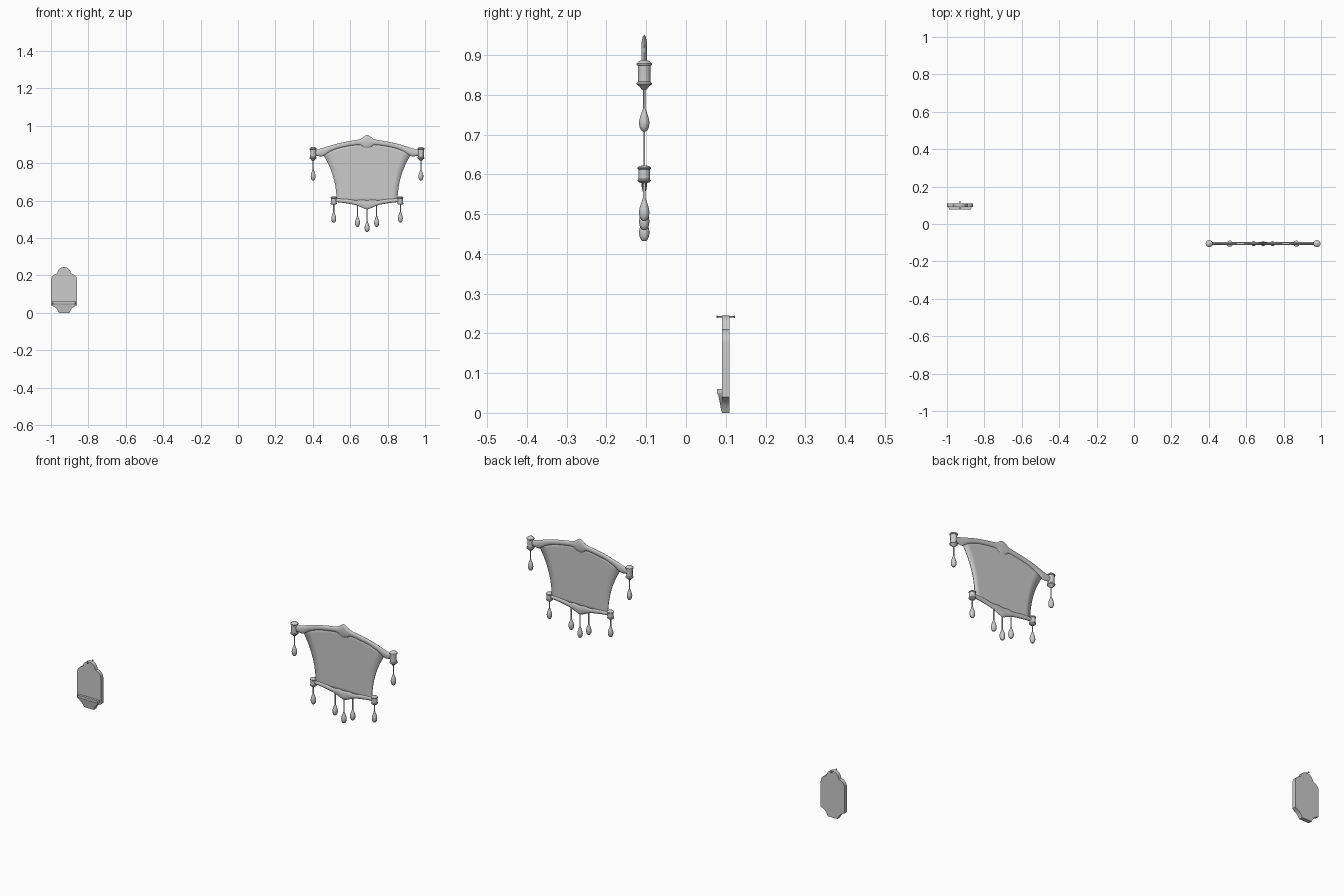
import bpy, bmesh, math
from mathutils import Vector

if "Cube" in bpy.data.objects:
    bpy.data.objects.remove(bpy.data.objects["Cube"])

BX, BY = 0.69, -0.105      # banner centre
PX = -0.93                 # plaque centre


def make(name, verts, faces, smooth=35):
    me = bpy.data.meshes.new(name)
    me.from_pydata(verts, [], faces)
    bm = bmesh.new()
    bm.from_mesh(me)
    bmesh.ops.recalc_face_normals(bm, faces=bm.faces)
    bm.to_mesh(me)
    bm.free()
    ob = bpy.data.objects.new(name, me)
    bpy.context.collection.objects.link(ob)
    if smooth:
        bpy.ops.object.select_all(action='DESELECT')
        bpy.context.view_layer.objects.active = ob
        ob.select_set(True)
        bpy.ops.object.shade_smooth_by_angle(angle=math.radians(smooth))
    return ob


def rings(name, loops, smooth=35):
    """Skin a list of equal closed loops and cap both ends."""
    n = len(loops[0])
    verts = [v for l in loops for v in l]
    faces = [(i * n + j, i * n + (j + 1) % n, (i + 1) * n + (j + 1) % n, (i + 1) * n + j)
             for i in range(len(loops) - 1) for j in range(n)]
    faces += [tuple(range(n)), tuple(range(len(verts) - n, len(verts)))]
    return make(name, verts, faces, smooth)


def lathe(name, prof, x, z, n=16):
    return rings(name, [[(x + r * math.cos(2 * math.pi * k / n), BY + r * math.sin(2 * math.pi * k / n), z + h)
                         for k in range(n)] for r, h in prof])


def bar(name, half, ry, n=12):
    """Mirrored flattened bar from (dx, upper z, lower z) stations."""
    st = [(-d, u, l) for d, u, l in half] + [(d, u, l) for d, u, l in reversed(half) if d > 0]
    loops = []
    for i in range(len(st) - 1):
        p = [Vector(st[max(0, min(len(st) - 1, i + k))]) for k in (-1, 0, 1, 2)]
        for s in range(4):
            t = s / 4
            q = 0.5 * (2 * p[1] + (p[2] - p[0]) * t + (2 * p[0] - 5 * p[1] + 4 * p[2] - p[3]) * t * t
                       + (3 * p[1] - p[0] - 3 * p[2] + p[3]) * t ** 3)
            loops.append(q)
    loops.append(Vector(st[-1]))
    return rings(name, [[(BX + d, BY + ry * math.cos(2 * math.pi * k / n),
                          (u + l) / 2 + (u - l) / 2 * math.sin(2 * math.pi * k / n)) for k in range(n)]
                        for d, u, l in loops], 50)


# Arched top rail with centre boss, and lower rail with pointed drop
bar("top_rail", [(.288, .868, .842), (.262, .874, .838), (.235, .882, .838), (.2, .893, .860),
                 (.15, .907, .880), (.09, .919, .892), (.04, .928, .897), (.02, .940, .885), (0, .951, .878)], .0075)
bar("bottom_rail", [(.178, .609, .591), (.15, .611, .591), (.1, .608, .584), (.06, .602, .576),
                    (.03, .606, .564), (0, .603, .553)], .007)

# Cloth panel with inward-curving sides
rows, cols, cv = 14, 12, []
for i in range(rows + 1):
    t = i / rows
    w = .163 + .078 * (1 - t) ** 2.2
    for j in range(cols + 1):
        u = 2 * j / cols - 1
        top, bot = .912 - .056 * u * u, .592
        cv.append((BX + w * u, BY, top + (bot - top) * t))
cf = [(i * (cols + 1) + j, i * (cols + 1) + j + 1, (i + 1) * (cols + 1) + j + 1, (i + 1) * (cols + 1) + j)
      for i in range(rows) for j in range(cols)]
cloth = make("cloth_panel", cv, cf)
m = cloth.modifiers.new("thickness", 'SOLIDIFY')
m.thickness, m.offset = .004, 0

# Turned end caps
big = [(.003, -.043), (.007, -.041), (.012, -.034), (.019, -.029), (.019, -.025), (.016, -.022),
       (.0155, 0), (.016, .018), (.019, .02), (.019, .024), (.012, .030), (.003, .033)]
small = [(.004, -.022), (.012, -.021), (.0165, -.017), (.0165, -.014), (.0145, -.012), (.0145, .012),
         (.0165, .014), (.0165, .017), (.012, .021), (.004, .022)]
# Teardrop pendants: x offset, tip height, cord top, cord radius
drop = [(.004, 0), (.008, .003), (.0118, .011), (.0132, .021), (.0122, .03), (.0085, .042), (.005, .052)]
hangs = [(0, .432, .565, .003)]
for s in (-1, 1):
    lathe("top_end_cap", big, BX + s * .288, .855)
    lathe("bottom_end_cap", small, BX + s * .178, .600)
    hangs += [(s * .288, .708, .82, .0027), (s * .178, .483, .585, .003), (s * .051, .460, .585, .003)]
for dx, z0, z1, r in hangs:
    lathe("pendant", drop + [(r, .058), (r, z1 - z0)], BX + dx, z0, 12)


def mirror_outline(half):
    return [(PX + x, z) for x, z in half] + [(PX - x, z) for x, z in reversed(half) if x > 1e-5]


def arc(cx, cz, r, a0, a1, n):
    return [(cx + r * math.cos(math.radians(a0 + (a1 - a0) * k / n)),
             cz + r * math.sin(math.radians(a0 + (a1 - a0) * k / n))) for k in range(n + 1)]


# Plaque board with shoulders, domed top and scooped base
half = [(.028, 0), (.034, .012), (.041, .023), (.052, .032), (.069, .040)]
half += arc(.034, .175, .035, 0, 82, 6) + arc(0, .209, .036, 8, 90, 7)
out = mirror_outline(half)
board = rings("plaque_board", [[(x, y, z) for x, z in out] for y in (.090, .110)], 30)

# Shelf lip across the front, narrowing forwards
lip = []
for z, y, w in ((.044, .081, .056), (.050, .0775, .058), (.060, .0775, .058)):
    lip.append([(PX - w - .005, .092, z), (PX - w, y, z), (PX + w, y, z), (PX + w + .005, .092, z)])
rings("plaque_shelf", lip, 0)

# Tapered bracket beneath the shelf
br = []
for z, y, w in ((.003, .089, .028), (.015, .087, .034), (.025, .085, .041), (.035, .083, .052), (.046, .081, .058)):
    br.append([(PX - w, .092, z), (PX - w, y, z), (PX + w, y, z), (PX + w, .092, z)])
rings("plaque_bracket", br, 30)

# Small hanging pin through the dome, headed at both ends
pin = [(.0035, .077), (.0035, .079), (.0018, .080), (.0018, .120), (.0035, .121), (.0035, .1235)]
rings("hanging_pin", [[(PX + r * math.cos(k * math.pi / 4), y, .242 + r * math.sin(k * math.pi / 4))
                       for k in range(8)] for r, y in pin], 40)
